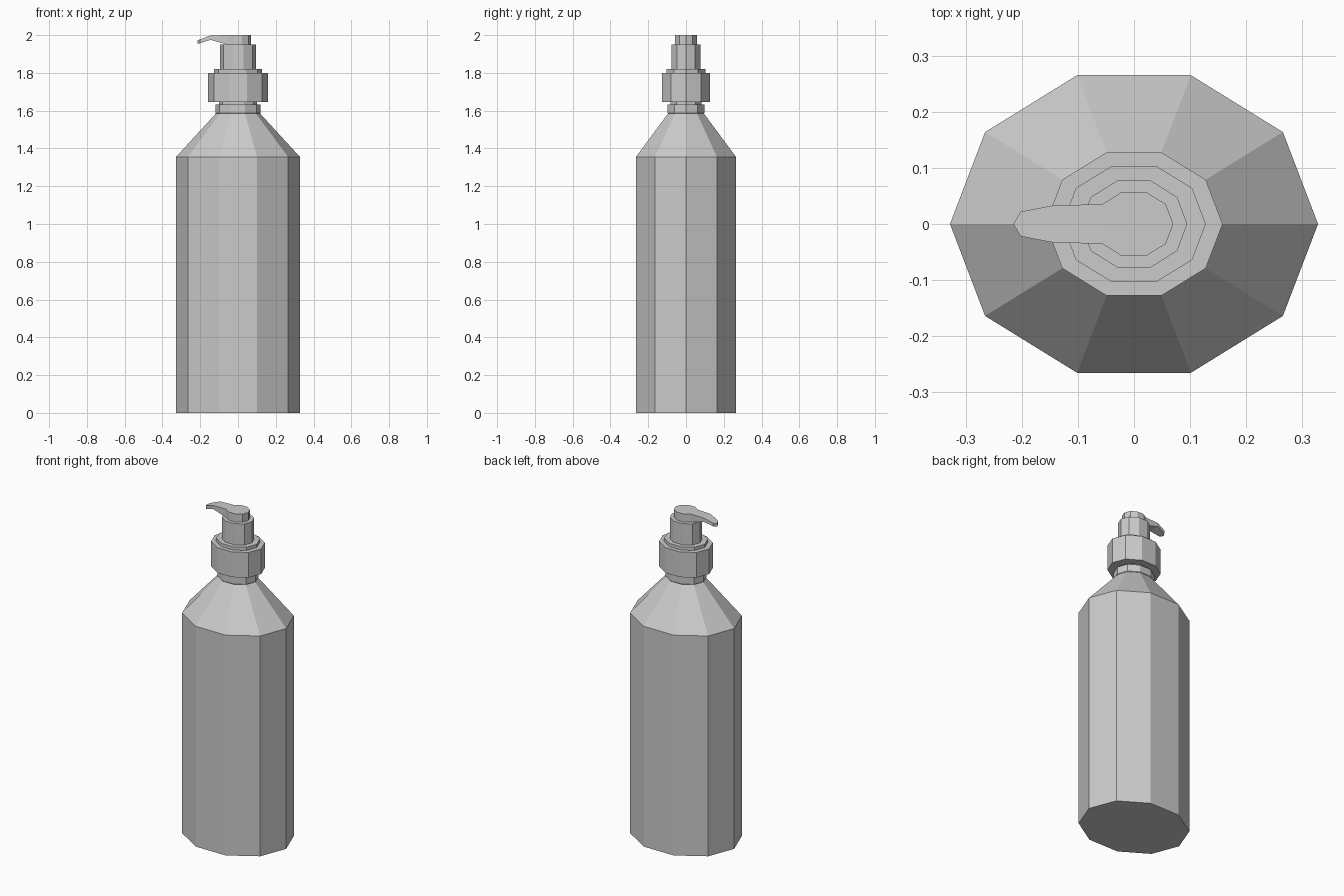
import bpy, bmesh
from math import cos, sin, pi

if "Cube" in bpy.data.objects:
    bpy.data.objects.remove(bpy.data.objects["Cube"])

SIDES = 10


def ring(bm, rx, ry, z, skip=()):
    return [bm.verts.new((rx * cos(2 * pi * i / SIDES), ry * sin(2 * pi * i / SIDES), z))
            for i in range(SIDES) if i not in skip]


def bridge(bm, lower, upper, closed=True):
    n = len(lower)
    for i in range(n if closed else n - 1):
        j = (i + 1) % n
        bm.faces.new((lower[i], lower[j], upper[j], upper[i]))


def finish(bm, name):
    bmesh.ops.remove_doubles(bm, verts=bm.verts, dist=1e-5)
    bmesh.ops.recalc_face_normals(bm, faces=bm.faces)
    mesh = bpy.data.meshes.new(name)
    bm.to_mesh(mesh)
    bm.free()
    obj = bpy.data.objects.new(name, mesh)
    bpy.context.collection.objects.link(obj)
    return obj


def turned(name, profile, aspect):
    """Ten-sided oval solid from (x radius, z) pairs."""
    bm = bmesh.new()
    rings = [ring(bm, r, r * aspect, z) for r, z in profile]
    for a, b in zip(rings, rings[1:]):
        bridge(bm, a, b)
    bm.faces.new(rings[0])
    bm.faces.new(rings[-1])
    return finish(bm, name)


# Bottle with sloped shoulder, neck ring and narrow throat
turned("bottle", [(0.328, 0), (0.328, 1.355), (0.117, 1.585), (0.12, 1.588),
                  (0.12, 1.632), (0.10, 1.632), (0.10, 1.645)], 0.85)

# Screw cap with a stepped rim, and the pump collar above it
turned("screw_cap", [(0.158, 1.645), (0.158, 1.80), (0.128, 1.80), (0.128, 1.82)], 0.85)
turned("pump_collar", [(0.095, 1.82), (0.095, 1.95)], 0.86)

# Pump head: the back of the oval is open where the spout joins
bm = bmesh.new()
RX, RY = 0.07, 0.06
low = ring(bm, RX, RY, 1.95, skip=(5,))
high = ring(bm, RX, RY, 2.0, skip=(5,))
low, high = low[5:] + low[:5], high[5:] + high[:5]
bridge(bm, low, high, closed=False)
bm.faces.new(low)
bm.faces.new(high)

# Spout: sections of (x, half width, bottom, top), drooping to a point
sections = [(-RX * cos(pi / 5), RY * sin(pi / 5), 1.95, 2.0),
            (-0.145, 0.033, 1.975, 1.998),
            (-0.202, 0.022, 1.957, 1.977),
            (-0.215, 0.0, 1.954, 1.972)]
loops = [[bm.verts.new((x, s * w, z)) for s, z in ((-1, b), (1, b), (1, t), (-1, t))]
         for x, w, b, t in sections[:-1]]
for a, b in zip(loops, loops[1:]):
    bridge(bm, a, b)
x, w, b, t = sections[-1]
tip_b, tip_t = bm.verts.new((x, 0, b)), bm.verts.new((x, 0, t))
e = loops[-1]
for face in ((e[0], e[1], tip_b), (e[2], e[3], tip_t),
             (e[1], e[2], tip_t, tip_b), (e[3], e[0], tip_b, tip_t)):
    bm.faces.new(face)
finish(bm, "pump_head")
